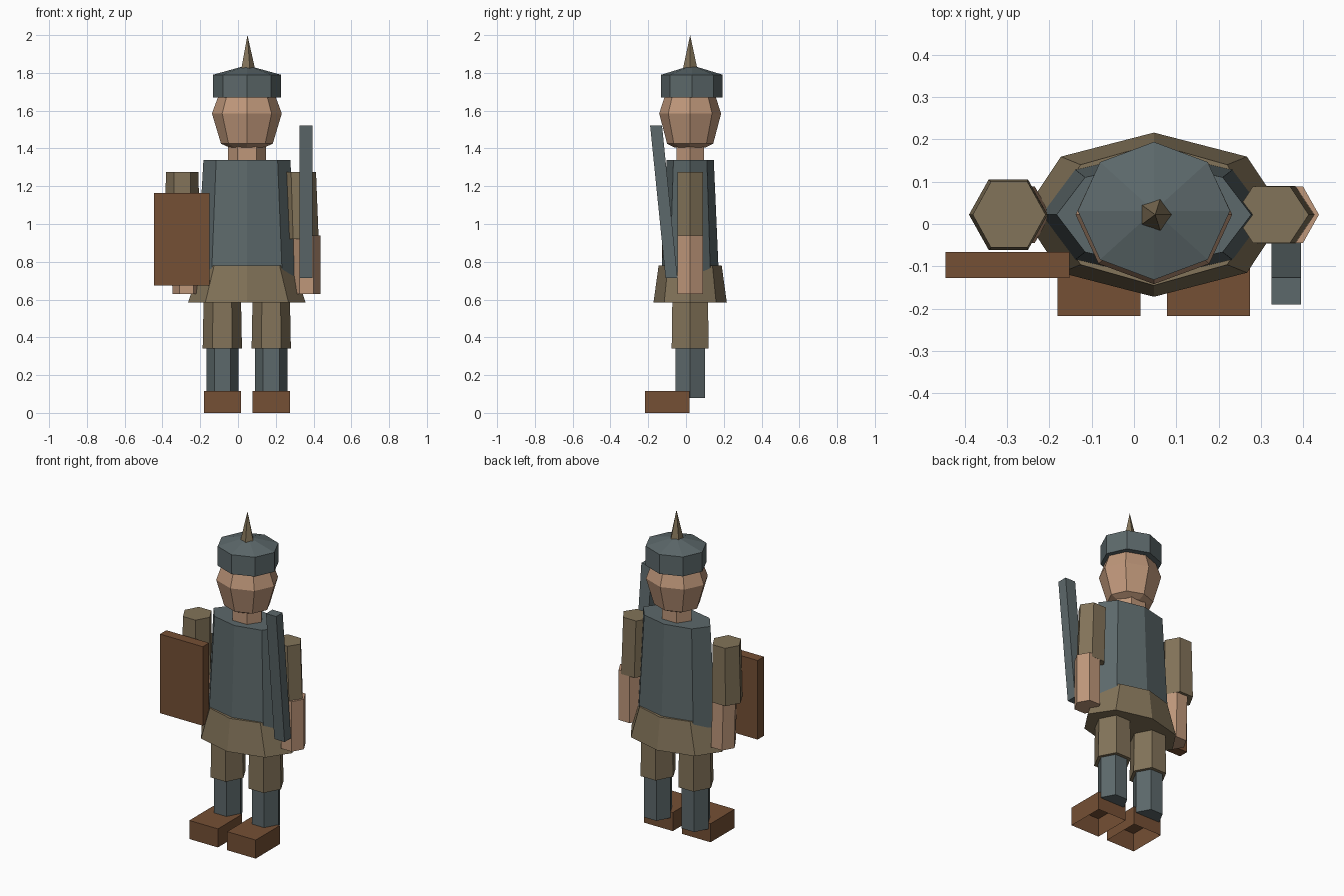
import bpy, bmesh, math

if "Cube" in bpy.data.objects:
    bpy.data.objects.remove(bpy.data.objects["Cube"])


def material(name, rgb):
    m = bpy.data.materials.new(name)
    m.diffuse_color = (*rgb, 1)
    m.use_nodes = True
    m.node_tree.nodes["Principled BSDF"].inputs["Base Color"].default_value = m.diffuse_color
    return m


SLATE = material("slate grey", (0.108, 0.140, 0.146))
KHAKI = material("khaki", (0.225, 0.172, 0.100))
SKIN = material("skin", (0.52, 0.31, 0.195))
BROWN = material("brown leather", (0.178, 0.079, 0.035))


def finish(name, bm, mat):
    bmesh.ops.recalc_face_normals(bm, faces=bm.faces)
    me = bpy.data.meshes.new(name)
    bm.to_mesh(me)
    bm.free()
    me.materials.append(mat)
    ob = bpy.data.objects.new(name, me)
    bpy.context.collection.objects.link(ob)
    return ob


def loft(name, sides, rings, mat, y=0.022):
    """Stack of elliptical rings (x, z, rx, ry), capped; a zero radius makes a tip."""
    bm = bmesh.new()
    loops = []
    for x, z, rx, ry in rings:
        if rx == 0:
            loops.append([bm.verts.new((x, y, z))] * sides)
        else:
            loops.append([bm.verts.new((x + rx * math.cos(k * math.tau / sides),
                                        y + ry * math.sin(k * math.tau / sides), z))
                          for k in range(sides)])
    for a, b in zip(loops, loops[1:]):
        for k in range(sides):
            j = (k + 1) % sides
            quad = [a[k], a[j], b[j], b[k]]
            bm.faces.new(list(dict.fromkeys(quad)))
    for ring in (loops[0], loops[-1]):
        if ring[0] is not ring[1]:
            bm.faces.new(ring)
    return finish(name, bm, mat)


def box(name, lo, hi, mat, lean=0.0, open_bottom=False):
    """Box between two corners; lean shifts the top along y."""
    bm = bmesh.new()
    bmesh.ops.create_cube(bm, size=1)
    for v in bm.verts:
        top = v.co.z > 0
        v.co = [h if c > 0 else l for c, l, h in zip(v.co, lo, hi)]
        v.co.y += lean if top else 0
    ob_faces = [f for f in bm.faces if all(v.co.z <= lo[2] + 1e-5 for v in f.verts)]
    if open_bottom:
        bmesh.ops.delete(bm, geom=ob_faces, context='FACES_ONLY')
    return finish(name, bm, mat)


CX = 0.047  # centre line of the body

# Head and helmet
loft("helmet_spike", 5, [(0.05, 1.80, 0.045, 0.045), (0.05, 2.0, 0, 0)], KHAKI)
loft("helmet", 8, [(CX, 1.67, 0.18, 0.163), (CX, 1.79, 0.18, 0.163),
                   (CX, 1.84, 0, 0)], SLATE, y=0.031)
loft("head", 8, [(CX, 1.405, 0.092, 0.082), (CX, 1.425, 0.137, 0.122),
                 (CX, 1.585, 0.185, 0.164), (CX, 1.685, 0.148, 0.131)], SKIN)
loft("neck", 6, [(CX, 1.30, 0.10, 0.085), (CX, 1.43, 0.10, 0.085)], SKIN)

# Coat
loft("torso", 8, [(CX, 0.70, 0.266, 0.153), (CX, 1.34, 0.23, 0.125)], SLATE)
loft("coat_skirt", 8, [(CX, 0.585, 0.311, 0.194), (CX, 0.78, 0.245, 0.167)], KHAKI)

# Arms, each slightly different in pose
loft("left_upper_arm", 6, [(0.337, 0.92, 0.09, 0.078), (0.325, 1.275, 0.088, 0.077)], KHAKI)
loft("left_forearm", 6, [(0.362, 0.63, 0.075, 0.077), (0.362, 0.94, 0.075, 0.077)], SKIN)
loft("right_upper_arm", 6, [(-0.297, 0.92, 0.093, 0.096), (-0.295, 1.275, 0.086, 0.090)], KHAKI)
loft("right_forearm", 6, [(-0.272, 0.63, 0.075, 0.077), (-0.28, 0.94, 0.075, 0.077)], SKIN)

# Legs and shoes
for side, x in (("right", -0.083), ("left", 0.176)):
    loft(side + "_thigh", 6, [(x, 0.34, 0.104, 0.113), (x, 0.65, 0.098, 0.108)], KHAKI)
    loft(side + "_shin", 6, [(x, 0.08, 0.085, 0.09), (x, 0.42, 0.085, 0.09)], SLATE)
    box(side + "_shoe", (x - 0.098, -0.218, 0), (x + 0.098, 0.018, 0.115), BROWN,
        open_bottom=True)

# Carried gear: flat case and leaning barrel
box("case", (-0.445, -0.128, 0.675), (-0.152, -0.066, 1.165), BROWN)
box("barrel", (0.325, -0.108, 0.713), (0.395, -0.045, 1.522), SLATE, lean=-0.082)
